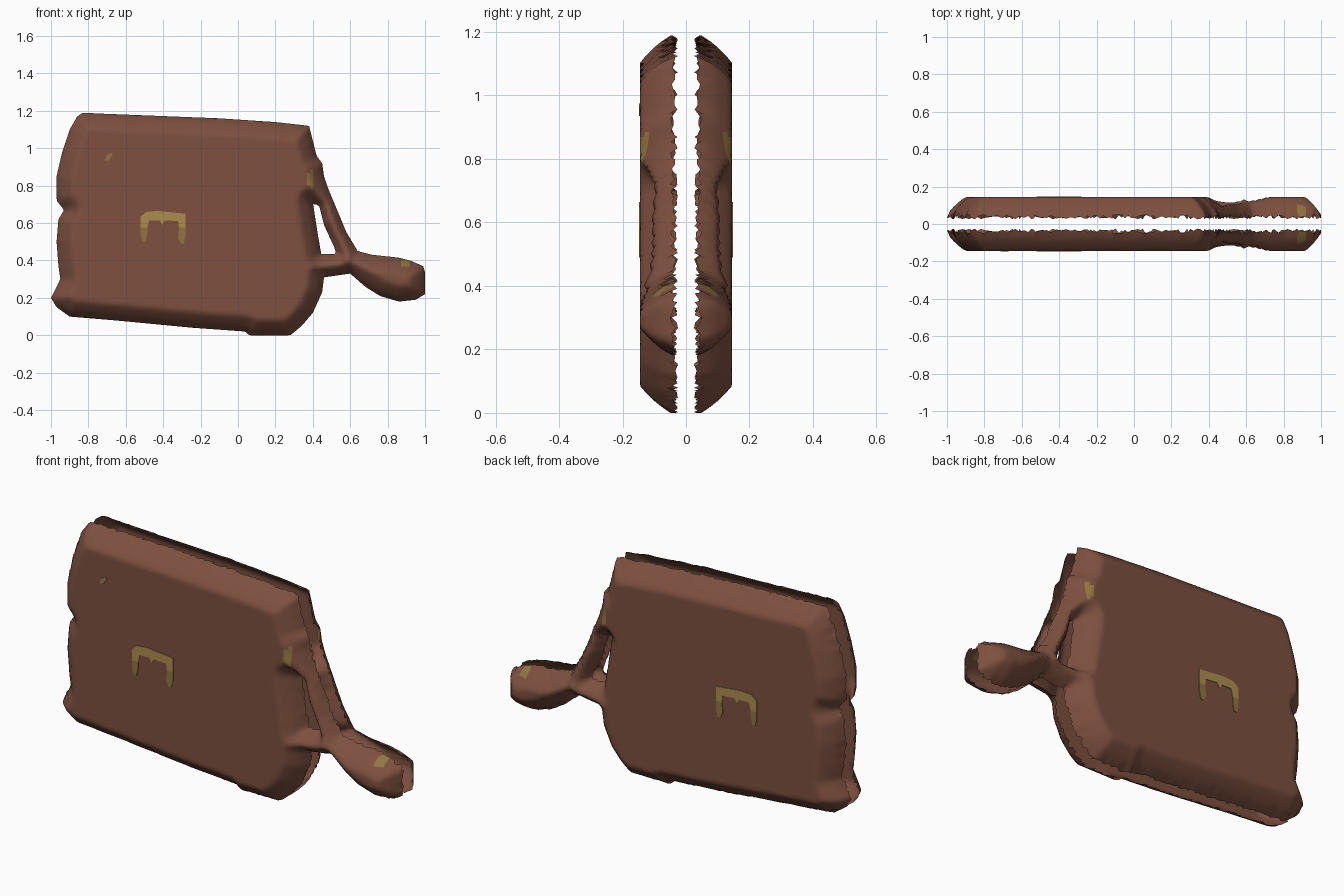
import bpy, bmesh, math, random
from mathutils import Vector

if "Cube" in bpy.data.objects:
    bpy.data.objects.remove(bpy.data.objects["Cube"])

random.seed(3)
STEP = 0.0167      # spacing of the shell surface
DEPTH = 0.145      # distance of the flat face from the centre plane
BEVEL = 0.085      # width of the rounded rim


def material(name, rgb):
    m = bpy.data.materials.new(name)
    m.diffuse_color = (*rgb, 1)
    m.use_nodes = True
    m.node_tree.nodes["Principled BSDF"].inputs["Base Color"].default_value = m.diffuse_color
    return m


LEATHER = material("brown leather", (0.205, 0.080, 0.051))
GOLD = material("brass", (0.43, 0.26, 0.08))
DARK_GOLD = material("dark brass", (0.29, 0.175, 0.05))

# Outline of the body with its strap and handle, and the opening under the strap
BODY = [(-.83, 1.19), (-.73, 1.185), (-.1, 1.16), (.2, 1.14), (.38, 1.12),
        (.40, 1.04), (.42, .96), (.45, .92), (.46, .85), (.48, .79), (.53, .67),
        (.58, .55), (.64, .45), (.72, .43), (.86, .415), (.92, .40), (.99, .37),
        (1, .34), (1, .22), (.95, .19), (.86, .18), (.76, .21), (.68, .26),
        (.60, .33), (.46, .31), (.45, .23), (.40, .12), (.34, .05), (.28, 0),
        (.06, 0), (.04, .02), (-.24, .04), (-.45, .06), (-.66, .08), (-.9, .10),
        (-.97, .15), (-1, .2), (-.98, .24), (-.95, .30), (-.96, .37), (-.97, .5),
        (-.96, .62), (-.93, .67), (-.97, .72), (-.97, .85), (-.94, .98),
        (-.90, 1.10), (-.86, 1.17)]
HOLE = [(.40, .71), (.435, .69), (.46, .59), (.515, .47), (.525, .435),
        (.445, .435), (.425, .55)]
SEGMENTS = [(a, b) for loop in (BODY, HOLE)
            for a, b in zip(loop, loop[1:] + loop[:1])]


def inside(x, z):
    hit = False
    for (ax, az), (bx, bz) in SEGMENTS:
        if (az > z) != (bz > z) and x < ax + (z - az) * (bx - ax) / (bz - az):
            hit = not hit
    return hit


def nearest(x, z):
    """Distance to the outline and the closest point on it."""
    best = (9, 0, 0)
    for (ax, az), (bx, bz) in SEGMENTS:
        dx, dz = bx - ax, bz - az
        t = max(0, min(1, ((x - ax) * dx + (z - az) * dz) / (dx * dx + dz * dz)))
        px, pz = ax + t * dx, az + t * dz
        d = math.hypot(x - px, z - pz)
        if d < best[0]:
            best = (d, px, pz)
    return best


def finish(bm, name, mats, mirror=True):
    mesh = bpy.data.meshes.new(name)
    bm.to_mesh(mesh)
    bm.free()
    for m in mats:
        mesh.materials.append(m)
    ob = bpy.data.objects.new(name, mesh)
    bpy.context.collection.objects.link(ob)
    if mirror:
        mod = ob.modifiers.new("other half", 'MIRROR')
        mod.use_axis = (False, True, False)
        mod.use_mirror_merge = False
    return ob


# Bag shell: one open half with a rounded rim and ragged seam, mirrored to the back
bm = bmesh.new()
grid = {}


def grid_vert(i, j):
    if (i, j) not in grid:
        grid[i, j] = bm.verts.new((-1 + i * STEP, 0, j * STEP))
    return grid[i, j]


for i in range(int(2 / STEP) + 1):
    for j in range(int(1.2 / STEP) + 1):
        if inside(-1 + (i + .5) * STEP, (j + .5) * STEP):
            bm.faces.new([grid_vert(i, j), grid_vert(i + 1, j),
                          grid_vert(i + 1, j + 1), grid_vert(i, j + 1)])
for v in bm.verts:
    d, px, pz = nearest(v.co.x, v.co.z)
    if v.is_boundary:
        v.co = (px, -random.uniform(.025, .05), pz)
    else:
        v.co.y = -(.035 + (DEPTH - .035) * min(1, d / BEVEL) ** .65)

# Worn brass patches on the strap and the handle tip: x, z, half width, half height
PATCHES = [(.39, .83, .016, .05), (.90, .385, .03, .014)]
for f in bm.faces:
    f.smooth = True
    c = f.calc_center_median()
    for x, z, rx, rz in PATCHES:
        if ((c.x - x) / rx) ** 2 + ((c.z - z) / rz) ** 2 < 1:
            f.material_index = 1
finish(bm, "bag_shell", [LEATHER, DARK_GOLD])


def plate(name, points, mat, mirror=True):
    """Thin flat plate lying on the face of the bag."""
    bm = bmesh.new()
    f = bm.faces.new([bm.verts.new((x, -DEPTH + .001, z)) for x, z in points])
    bm.normal_update()
    new = bmesh.ops.extrude_face_region(bm, geom=[f])["geom"]
    for v in new:
        if isinstance(v, bmesh.types.BMVert):
            v.co += Vector((0, -.004, 0))
    bmesh.ops.recalc_face_normals(bm, faces=bm.faces)
    finish(bm, name, [mat], mirror)


# Clasp: bright arch with two darker legs
plate("clasp_arch", [(-.52, .575), (-.485, .575), (-.475, .615), (-.42, .615),
                     (-.405, .59), (-.39, .615), (-.32, .61), (-.315, .575),
                     (-.28, .575), (-.28, .65), (-.33, .655), (-.43, .665),
                     (-.49, .66), (-.52, .635)], GOLD)
plate("clasp_left_leg", [(-.52, .575), (-.52, .53), (-.51, .50), (-.495, .50),
                         (-.485, .54), (-.485, .575)], DARK_GOLD)
plate("clasp_right_leg", [(-.315, .575), (-.32, .52), (-.305, .49), (-.29, .49),
                          (-.28, .53), (-.28, .575)], DARK_GOLD)

# Small brass scuff on the front only
plate("front_scuff", [(-.715, .935), (-.69, .935), (-.67, .965), (-.675, .975),
                      (-.70, .965)], DARK_GOLD, mirror=False)
